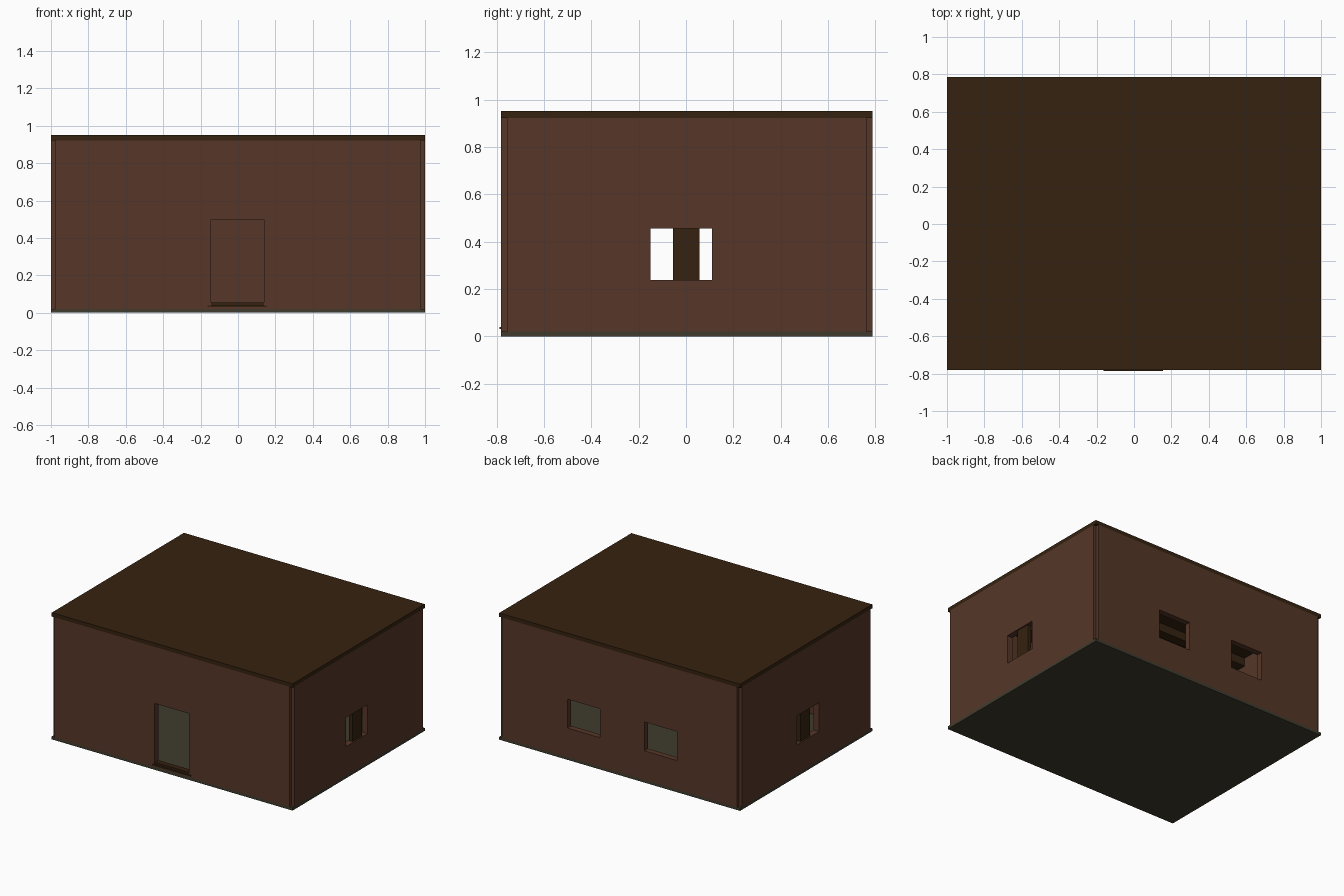
import bpy, bmesh
from mathutils import Vector, Matrix

cube = bpy.data.objects.get("Cube")
if cube:
    bpy.data.objects.remove(cube, do_unlink=True)


def material(name, rgb):
    m = bpy.data.materials.new(name)
    m.use_nodes = True
    m.diffuse_color = (*rgb, 1)
    m.node_tree.nodes["Principled BSDF"].inputs["Base Color"].default_value = (*rgb, 1)
    return m


CLAY = material("red_brown_wall", (0.093, 0.037, 0.021))
TIMBER = material("dark_timber", (0.036, 0.016, 0.005))
STONE = material("grey_stone", (0.05, 0.044, 0.027))


def finish(name, bm, mat):
    bmesh.ops.recalc_face_normals(bm, faces=bm.faces)
    mesh = bpy.data.meshes.new(name)
    bm.to_mesh(mesh)
    bm.free()
    mesh.materials.append(mat)
    obj = bpy.data.objects.new(name, mesh)
    bpy.context.collection.objects.link(obj)
    return obj


def box(name, lo, hi, mat):
    lo, hi = Vector(lo), Vector(hi)
    bm = bmesh.new()
    bmesh.ops.create_cube(bm, size=1)
    bm.transform(Matrix.Translation((lo + hi) / 2) @ Matrix.Diagonal((*(hi - lo), 1)))
    return finish(name, bm, mat)


def wall(name, along, u0, u1, outer, depth, openings):
    """Upright wall along 'x' or 'y' with rectangular openings (u0, u1, z0, z1)."""
    us = sorted({u0, u1, *(u for o in openings for u in o[:2])})
    zs = sorted({FLOOR, CEILING, *(z for o in openings for z in o[2:])})

    def point(u, z):
        return (u, outer, z) if along == "x" else (outer, u, z)

    bm = bmesh.new()
    grid = [[bm.verts.new(point(u, z)) for z in zs] for u in us]
    for i in range(len(us) - 1):
        for j in range(len(zs) - 1):
            u, z = (us[i] + us[i + 1]) / 2, (zs[j] + zs[j + 1]) / 2
            if any(a < u < b and c < z < d for a, b, c, d in openings):
                continue
            bm.faces.new((grid[i][j], grid[i + 1][j], grid[i + 1][j + 1], grid[i][j + 1]))
    # Give the panel its thickness
    ext = bmesh.ops.extrude_face_region(bm, geom=bm.faces[:], use_keep_orig=True)
    verts = [g for g in ext["geom"] if isinstance(g, bmesh.types.BMVert)]
    bmesh.ops.translate(bm, verts=verts, vec=(0, depth, 0) if along == "x" else (depth, 0, 0))
    return finish(name, bm, CLAY)


FLOOR, CEILING, TOP = 0.021, 0.922, 0.951
FRONT, BACK = -0.781, 0.787
THICK, NOTCH = 0.045, 0.024
SILL, HEAD = 0.238, 0.455

# Ground slab and flat roof
box("floor_slab", (-1, FRONT, 0), (1, BACK, FLOOR), STONE)
box("flat_roof", (-1, FRONT, CEILING), (1, BACK, TOP), TIMBER)

# Four walls, leaving a small notch at each corner
wall("front_wall", "x", -1 + NOTCH, 1 - NOTCH, FRONT, THICK, [(-0.145, 0.14, 0.04, 0.498)])
wall("back_wall", "x", -1 + NOTCH, 1 - NOTCH, BACK, -THICK,
     [(-0.475, -0.205, SILL, HEAD), (0.165, 0.435, SILL, HEAD)])
for side, s in (("left", 1), ("right", -1)):
    wall(side + "_wall", "y", FRONT + NOTCH, BACK - NOTCH, s, -s * THICK,
         [(-0.15, 0.11, SILL, HEAD)])
    # Timber post running inside the side wall, seen in its window
    xs = sorted((s * 0.962, s * 0.99))
    box(side + "_post", (xs[0], -0.055, FLOOR), (xs[1], 0.057, CEILING), TIMBER)

# Door sill and threshold
box("door_sill", (-0.162, FRONT - 0.006, 0.03), (0.155, FRONT + THICK, 0.04), TIMBER)
box("door_threshold", (-0.144, FRONT + 0.004, 0.04), (0.139, FRONT + THICK, 0.055), TIMBER)

# Ceiling beams running across the room
for i in range(5):
    y = -0.56 + i * 0.28
    box(f"ceiling_beam_{i + 1}", (-0.96, y - 0.035, 0.86), (0.96, y + 0.035, CEILING), TIMBER)
